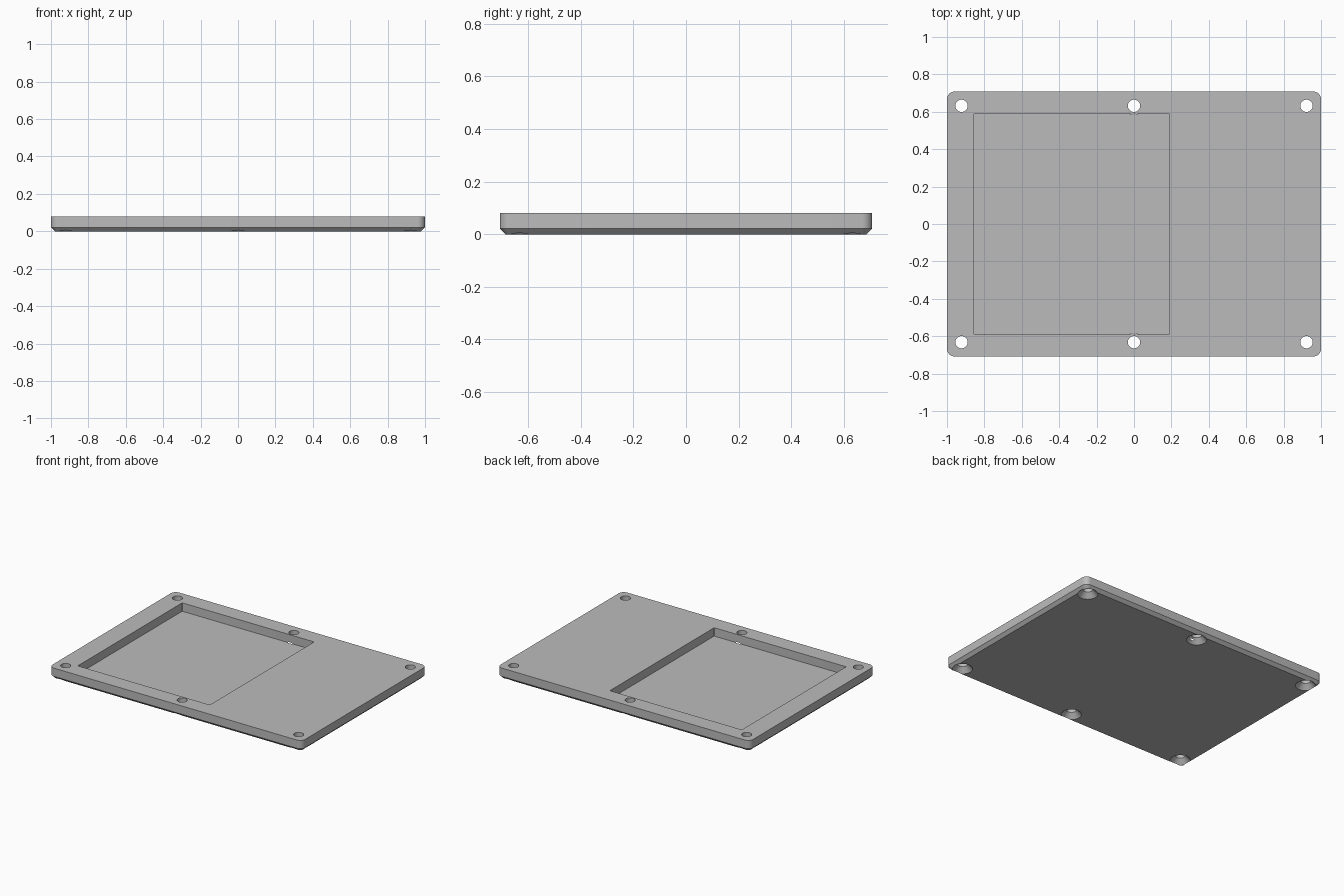
import bpy, bmesh, math

cube = bpy.data.objects.get("Cube")
if cube:
    bpy.data.objects.remove(cube, do_unlink=True)

# Single grey finish
grey = bpy.data.materials.new("plain grey")
grey.use_nodes = True
colour = (0.5, 0.5, 0.5, 1)
grey.diffuse_color = colour
grey.node_tree.nodes["Principled BSDF"].inputs["Base Color"].default_value = colour


def rounded_rect(x0, x1, y0, y1, r, steps=8):
    """Counter-clockwise outline with rounded corners."""
    points = []
    corners = [(x1 - r, y1 - r), (x0 + r, y1 - r), (x0 + r, y0 + r), (x1 - r, y0 + r)]
    for quarter, (cx, cy) in enumerate(corners):
        for i in range(steps + 1):
            a = (quarter + i / steps) * math.pi / 2
            points.append((cx + r * math.cos(a), cy + r * math.sin(a)))
    return points


def circle(cx, cy, r, sides=48):
    angles = [2 * math.pi * i / sides for i in range(sides)]
    return [(cx + r * math.cos(a), cy + r * math.sin(a)) for a in angles]


def loft(name, sections):
    """Closed solid through (outline, height) sections, bottom to top."""
    bm = bmesh.new()
    rings = [[bm.verts.new((x, y, z)) for x, y in outline] for outline, z in sections]
    bm.faces.new(rings[0][::-1])
    bm.faces.new(rings[-1])
    n = len(rings[0])
    for low, high in zip(rings, rings[1:]):
        for i in range(n):
            j = (i + 1) % n
            bm.faces.new((low[i], low[j], high[j], high[i]))
    mesh = bpy.data.meshes.new(name)
    bm.to_mesh(mesh)
    bm.free()
    mesh.materials.append(grey)
    obj = bpy.data.objects.new(name, mesh)
    bpy.context.collection.objects.link(obj)
    return obj


# Plate with rounded corners and a chamfered lower edge
W, D, H, CHAMFER, RADIUS = 1.0, 0.708, 0.08, 0.021, 0.04
outer = rounded_rect(-W, W, -D, D, RADIUS)
w, d = W - CHAMFER, D - CHAMFER
inner = rounded_rect(-w, w, -d, d, RADIUS - CHAMFER)
plate = loft("cover_plate", [(inner, 0), (outer, CHAMFER), (outer, H)])

# Rectangular pocket sunk from the top
pocket = rounded_rect(-0.855, 0.19, -0.59, 0.59, 0.005, 3)
cutters = [loft("pocket_cutter", [(pocket, 0.02), (pocket, 0.12)])]

# Six screw holes, countersunk from below
HOLE, SINK, SINK_DEPTH, OVER = 0.033, 0.066, 0.035, 0.02
slope = (SINK - HOLE) / SINK_DEPTH
for x in (-0.922, 0, 0.922):
    for y in (-0.632, 0.632):
        wide = circle(x, y, SINK + slope * OVER)
        narrow = circle(x, y, HOLE)
        cutters.append(loft("screw_hole_cutter",
                            [(wide, -OVER), (narrow, SINK_DEPTH), (narrow, 0.12)]))

bpy.context.view_layer.objects.active = plate
plate.select_set(True)
for cutter in cutters:
    cutter.hide_render = True
    cut = plate.modifiers.new("cut", "BOOLEAN")
    cut.operation = "DIFFERENCE"
    cut.solver = "EXACT"
    cut.object = cutter
    bpy.ops.object.modifier_apply(modifier=cut.name)
    bpy.data.objects.remove(cutter, do_unlink=True)

bpy.ops.object.shade_smooth_by_angle(angle=math.radians(25))
